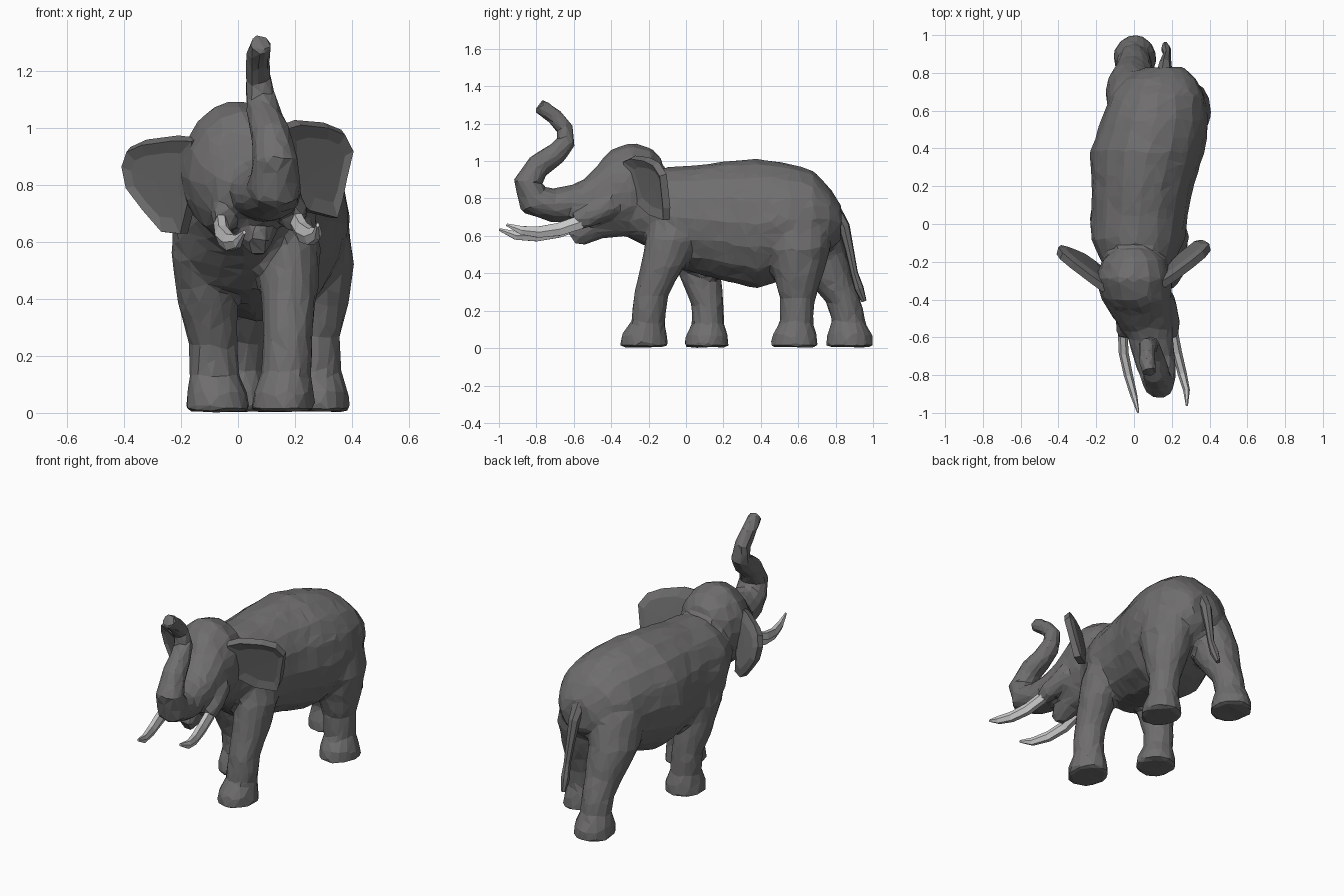
import bpy, bmesh, math
from mathutils import Vector


def loft(bm, rings, n=16, axis=None):
    """Closed tube through rings (x, y, z, half width, half depth)."""
    pts = [Vector(r[:3]) for r in rings]
    loops = []
    for i, r in enumerate(rings):
        t = Vector(axis) if axis else (pts[min(i + 1, len(pts) - 1)] - pts[max(i - 1, 0)])
        t.normalize()
        side = Vector((1, 0, 0))
        side = (side - t * side.dot(t)).normalized()
        up = t.cross(side)
        loops.append([bm.verts.new(pts[i] + side * r[3] * math.cos(2 * math.pi * k / n)
                                   + up * r[4] * math.sin(2 * math.pi * k / n)) for k in range(n)])
    for a, b in zip(loops, loops[1:]):
        for k in range(n):
            bm.faces.new((a[k], a[(k + 1) % n], b[(k + 1) % n], b[k]))
    bm.faces.new(loops[0][::-1])
    bm.faces.new(loops[-1])


def finish(bm, name, mat):
    bmesh.ops.recalc_face_normals(bm, faces=bm.faces)
    me = bpy.data.meshes.new(name)
    bm.to_mesh(me)
    bm.free()
    me.materials.append(mat)
    ob = bpy.data.objects.new(name, me)
    bpy.context.collection.objects.link(ob)
    return ob


def material(name, rgb):
    m = bpy.data.materials.new(name)
    m.diffuse_color = (*rgb, 1)
    return m


hide = material("hide", (0.16, 0.155, 0.155))
ivory = material("ivory", (1.0, 1.0, 0.98))

bm = bmesh.new()

# torso, chest to rump
loft(bm, [(.02, -.35, .77, .12, .16), (.02, -.22, .75, .18, .20), (.02, -.08, .70, .25, .27),
          (.03, .05, .69, .255, .29), (.045, .2, .68, .27, .32), (.07, .38, .665, .305, .348),
          (.11, .55, .68, .285, .31), (.125, .68, .70, .25, .245), (.14, .77, .69, .19, .17),
          (.16, .83, .67, .10, .09)], axis=(0, 1, 0))

# head dome and face
loft(bm, [(0, -.13, .93, .09, .08), (0, -.19, .88, .17, .19), (0, -.29, .85, .205, .25),
          (.015, -.40, .825, .185, .235), (.045, -.50, .785, .155, .165),
          (.075, -.59, .765, .13, .10)], axis=(0, 1, 0))

# raised trunk
loft(bm, [(.07, -.48, .80, .12, .12), (.09, -.60, .77, .12, .10), (.11, -.72, .762, .108, .09),
          (.13, -.815, .792, .092, .088), (.132, -.848, .885, .083, .076), (.115, -.79, .972, .072, .065),
          (.095, -.70, 1.035, .062, .06), (.08, -.64, 1.10, .053, .05), (.07, -.645, 1.17, .046, .045),
          (.07, -.70, 1.235, .042, .043), (.075, -.755, 1.275, .042, .043),
          (.08, -.788, 1.30, .038, .042)])

# lower jaw
loft(bm, [(.04, -.28, .70, .10, .10), (.06, -.48, .655, .08, .075), (.07, -.56, .62, .055, .07),
          (.07, -.61, .585, .034, .05)])

# tusk sockets
for x0, x1 in ((0, -.05), (.15, .195)):
    loft(bm, [(x0, -.40, .77, .07, .075), (x1, -.53, .70, .05, .055), (x1, -.59, .675, .04, .045)])

# legs, each from shoulder or hip down to the foot
up = (0, 0, -1)
loft(bm, [(.14, -.03, .76, .10, .14), (.18, -.07, .58, .11, .145), (.18, -.13, .42, .10, .115),
          (.175, -.19, .28, .088, .091), (.17, -.205, .14, .087, .092),
          (.16, -.225, .07, .107, .122), (.158, -.225, .005, .112, .13)], axis=up)
loft(bm, [(-.11, 0, .74, .12, .15), (-.125, .03, .55, .11, .13), (-.105, .075, .38, .103, .11),
          (-.087, .115, .24, .086, .087), (-.082, .12, .13, .087, .087),
          (-.073, .11, .07, .108, .112), (-.073, .11, .005, .115, .119)], axis=up)
loft(bm, [(.21, .60, .72, .17, .19), (.26, .60, .53, .148, .172), (.265, .60, .38, .122, .13),
          (.27, .595, .26, .091, .096), (.275, .59, .14, .087, .087),
          (.283, .58, .07, .106, .122), (.283, .58, .005, .112, .128)], axis=up)
loft(bm, [(.03, .62, .70, .17, .18), (-.01, .70, .50, .14, .16), (0, .775, .36, .115, .12),
          (0, .845, .24, .089, .093), (0, .87, .14, .089, .092),
          (.005, .875, .07, .111, .121), (.005, .875, .005, .116, .128)], axis=up)

# fuse the overlapping shells into one lightly wrinkled, faceted skin
body = finish(bm, "elephant_body", hide)
r = body.modifiers.new("fuse", 'REMESH')
r.mode = 'VOXEL'
r.voxel_size = 0.016
s = body.modifiers.new("soften", 'SMOOTH')
s.factor = 0.5
s.iterations = 3
folds = bpy.data.textures.new("folds", 'CLOUDS')
folds.noise_scale = 0.1
w = body.modifiers.new("skin_folds", 'DISPLACE')
w.texture = folds
w.strength = 0.012
w.mid_level = 0.5
d = body.modifiers.new("facets", 'DECIMATE')
d.ratio = 0.06

# ears: rim outlines (x, z) swept back from the head, hollow in the middle
EARS = {
    "left_ear": (-.32, [(-.15, .96), (-.22, .965), (-.33, .95), (-.385, .925), (-.405, .87), (-.39, .79),
                        (-.33, .71), (-.26, .635), (-.19, .63), (-.16, .75)]),
    "right_ear": (-.285, [(.15, 1.0), (.21, 1.02), (.31, 1.01), (.37, .985), (.402, .925), (.38, .82),
                          (.365, .75), (.34, .685), (.24, .71), (.16, .78)]),
}
for name, (y0, rim) in EARS.items():
    bm = bmesh.new()
    cx = sum(p[0] for p in rim) / len(rim)
    cz = sum(p[1] for p in rim) / len(rim)

    def ring(scale, push):
        out = []
        for x, z in rim:
            x, z = cx + (x - cx) * scale, cz + (z - cz) * scale
            y = y0 + (abs(x) - .16) * .72 + (.88 - z) * .26 + push
            out.append(bm.verts.new((x, y, z)))
        return out

    outer, inner = ring(1, 0), ring(.7, .018)
    mid = bm.verts.new((cx, y0 + (abs(cx) - .16) * .72 + (.88 - cz) * .26 + .02, cz))
    n = len(rim)
    for k in range(n):
        j = (k + 1) % n
        bm.faces.new((outer[k], outer[j], inner[j], inner[k]))
        bm.faces.new((inner[k], inner[j], mid))
    ear = finish(bm, name, hide)
    sol = ear.modifiers.new("thickness", 'SOLIDIFY')
    sol.thickness = 0.04
    sol.offset = 0

# tail with a tuft
bm = bmesh.new()
loft(bm, [(.16, .79, .74, .045, .04), (.165, .845, .65, .034, .032), (.17, .875, .52, .026, .024),
          (.175, .90, .40, .02, .02), (.17, .925, .32, .026, .026), (.165, .952, .25, .014, .014)], n=7)
finish(bm, "tail", hide)

# tusks, taller than wide: (x, y, z, half width, half height)
for name, path in {
    "left_tusk": [(-.06, -.56, .67, .026, .042), (-.055, -.68, .625, .026, .04),
                  (-.03, -.80, .60, .024, .034), (0, -.91, .602, .018, .026), (.022, -.997, .634, .006, .008)],
    "right_tusk": [(.205, -.56, .675, .026, .042), (.228, -.68, .635, .026, .04),
                   (.255, -.79, .62, .024, .034), (.278, -.88, .63, .018, .026), (.28, -.96, .66, .006, .008)],
}.items():
    bm = bmesh.new()
    loft(bm, path, n=6)
    finish(bm, name, ivory)
